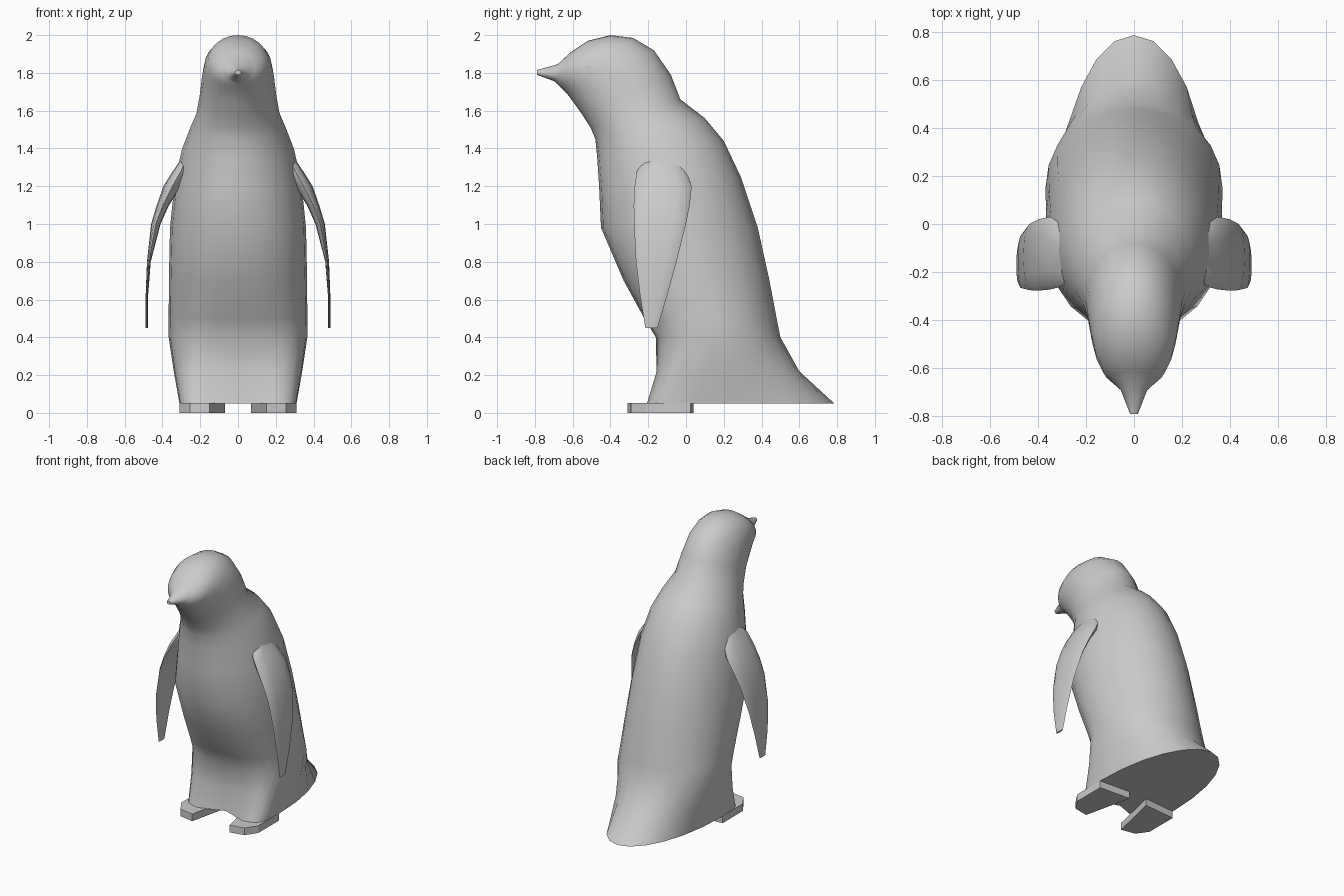
import bpy, bmesh, math

if "Cube" in bpy.data.objects:
    bpy.data.objects.remove(bpy.data.objects["Cube"])

grey = bpy.data.materials.new("plain_grey")
grey.diffuse_color = (0.6, 0.6, 0.6, 1)
grey.use_nodes = True
grey.node_tree.nodes["Principled BSDF"].inputs["Base Color"].default_value = grey.diffuse_color


def loft(name, rings, smooth=35, mirror=False):
    """Skin a list of closed rings and cap both ends."""
    bm = bmesh.new()
    rows = [[bm.verts.new(p) for p in r] for r in rings]
    n = len(rows[0])
    for a, b in zip(rows, rows[1:]):
        for i in range(n):
            j = (i + 1) % n
            bm.faces.new((a[i], a[j], b[j], b[i]))
    bm.faces.new(rows[0][::-1])
    bm.faces.new(rows[-1])
    bmesh.ops.recalc_face_normals(bm, faces=bm.faces[:])
    me = bpy.data.meshes.new(name)
    bm.to_mesh(me)
    bm.free()
    ob = bpy.data.objects.new(name, me)
    bpy.context.collection.objects.link(ob)
    finish(ob, smooth, mirror)
    return ob


def finish(ob, smooth, mirror):
    ob.data.materials.append(grey)
    if smooth:
        bpy.ops.object.select_all(action='DESELECT')
        ob.select_set(True)
        bpy.context.view_layer.objects.active = ob
        bpy.ops.object.shade_smooth_by_angle(angle=math.radians(smooth))
    if mirror:
        ob.modifiers.new("mirror", 'MIRROR')


def power(v, p):
    return math.copysign(abs(v) ** (2 / p), v) if abs(v) > 1e-6 else 0.0


def body_ring(yf, zf, yb, zb, w, m=0.5, p=2.0, recess=0.0, n=24):
    """Tilted section from a front point to a back point; m = widest place."""
    pts = []
    for i in range(n):
        a = 2 * math.pi * i / n
        c, s = math.cos(a), math.sin(a)
        q = p if s < 0 else 2.0
        x, d = w * power(c, q), power(s, q)
        t = m + d * (m if d < 0 else 1 - m)
        y = yf + (yb - yf) * t
        if s < 0 and abs(x) < 0.05:
            y += recess
        pts.append((x, y, zf + (zb - zf) * t))
    return pts


# Body, neck, head and beak in one skin
sections = [
    (-.21, .05, .785, .05, .31, .26, 5, .07),
    (-.16, .22, .60, .22, .34, .36, 4, .02),
    (-.16, .40, .50, .40, .367, .48, 3),
    (-.22, .50, .48, .50, .367, .48, 2.6),
    (-.33, .70, .44, .71, .366, .48, 2.3),
    (-.45, .98, .38, .98, .36, .48, 2.2),
    (-.46, 1.20, .29, 1.25, .335),
    (-.47, 1.35, .20, 1.44, .297),
    (-.48, 1.45, .10, 1.56, .255),
    (-.505, 1.51, -.03, 1.66, .22),
    (-.55, 1.58, -.08, 1.79, .202),
    (-.60, 1.65, -.17, 1.92, .19),
    (-.63, 1.69, -.28, 1.985, .178),
    (-.66, 1.72, -.40, 2.0, .16),
    (-.68, 1.74, -.52, 1.97, .13),
    (-.69, 1.75, -.61, 1.91, .09),
    (-.70, 1.757, -.68, 1.845, .055),
    (-.79, 1.79, -.79, 1.815, .016),
]
loft("body", [body_ring(*s) for s in sections], 45)

# Flippers: z, front y, back y, inner x, outer x
flipper = [
    (1.36, -.20, -.06, .24, .29),
    (1.28, -.26, .00, .26, .345),
    (1.20, -.272, .03, .30, .395),
    (1.10, -.277, .02, .365, .43),
    (1.00, -.275, .00, .41, .46),
    (.80, -.265, -.05, .462, .482),
    (.62, -.243, -.10, .476, .489),
    (.45, -.215, -.15, .477, .489),
]
rings = []
for z, yf, yb, xi, xo in flipper:
    angles = [2 * math.pi * i / 12 for i in range(12)]
    rings.append([((xi + xo) / 2 + (xo - xi) / 2 * math.cos(a),
                   (yf + yb) / 2 + (yb - yf) / 2 * math.sin(a), z) for a in angles])
loft("flippers", rings, 50, True)

# Feet: flat webbed plates
outline = [(.07, .04), (.15, -.31), (.255, -.29), (.31, -.21), (.31, .025)]
loft("feet", [[(x, y, z) for x, y in outline] for z in (0, .052)], 0, True)

# Eyes
bm = bmesh.new()
bmesh.ops.create_uvsphere(bm, u_segments=12, v_segments=8, radius=1)
for v in bm.verts:
    v.co = (.145 + .024 * v.co.x, -.507 + .029 * v.co.y, 1.835 + .024 * v.co.z)
me = bpy.data.meshes.new("eyes")
bm.to_mesh(me)
bm.free()
eyes = bpy.data.objects.new("eyes", me)
bpy.context.collection.objects.link(eyes)
finish(eyes, 40, True)
